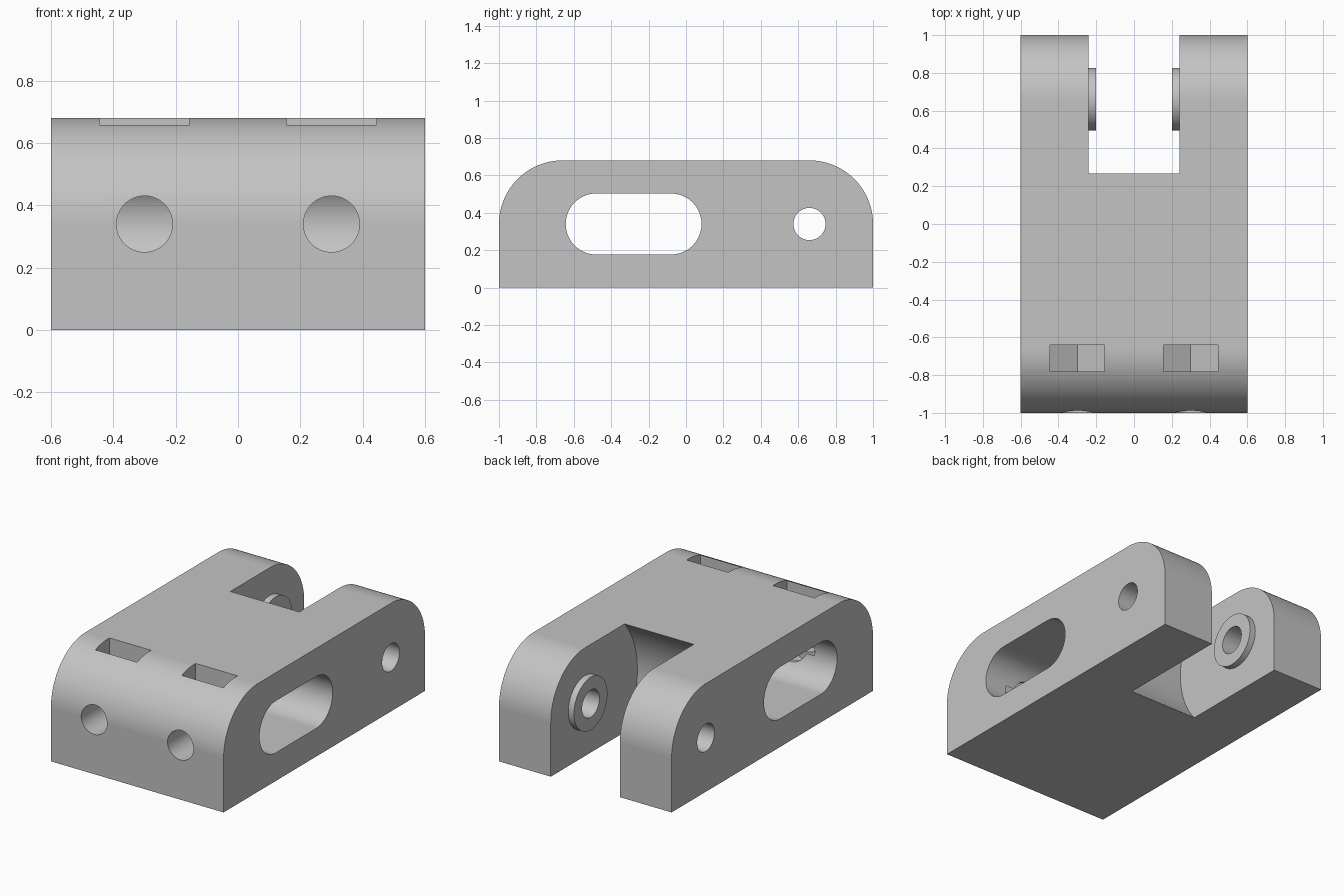
import bpy, bmesh, math
from mathutils import Vector

cube = bpy.data.objects.get("Cube")
if cube:
    bpy.data.objects.remove(cube, do_unlink=True)

grey = bpy.data.materials.new("plain grey")
grey.use_nodes = True
grey.diffuse_color = (0.55, 0.55, 0.55, 1)
grey.node_tree.nodes["Principled BSDF"].inputs["Base Color"].default_value = grey.diffuse_color

AXIS_Z = 0.34     # height of pin, slot and screw holes
PIN_Y = 0.66      # pivot pin position


def arc(u, v, r, start, end, steps=32):
    """Points on a circular arc, angles in degrees."""
    angles = [math.radians(start + (end - start) * i / steps) for i in range(steps + 1)]
    return [(u + r * math.cos(a), v + r * math.sin(a)) for a in angles]


def circle(u, v, r):
    return arc(u, v, r, 0, 360, 64)[:-1]


def prism(name, points, axis, low, high):
    """Extrude a profile: (y, z) along X, or (x, z) along Y."""
    bm = bmesh.new()
    place = (lambda p: (low, *p)) if axis == "X" else (lambda p: (p[0], low, p[1]))
    face = bm.faces.new([bm.verts.new(place(p)) for p in points])
    out = bmesh.ops.extrude_face_region(bm, geom=[face])
    moved = [g for g in out["geom"] if isinstance(g, bmesh.types.BMVert)]
    shift = Vector((high - low, 0, 0) if axis == "X" else (0, high - low, 0))
    bmesh.ops.translate(bm, verts=moved, vec=shift)
    bmesh.ops.recalc_face_normals(bm, faces=bm.faces)
    mesh = bpy.data.meshes.new(name)
    bm.to_mesh(mesh)
    bm.free()
    mesh.materials.append(grey)
    obj = bpy.data.objects.new(name, mesh)
    bpy.context.collection.objects.link(obj)
    return obj


def combine(target, tool, operation="DIFFERENCE"):
    """Apply a boolean and discard the tool."""
    tool.hide_render = True
    mod = target.modifiers.new(tool.name, "BOOLEAN")
    mod.operation, mod.solver, mod.object = operation, "EXACT", tool
    bpy.context.view_layer.objects.active = target
    bpy.ops.object.modifier_apply(modifier=mod.name)
    bpy.data.objects.remove(tool, do_unlink=True)


# Block with rounded upper front and back edges
outline = [(-1, 0), (1, 0)] + arc(0.66, AXIS_Z, 0.34, 0, 90) + arc(-0.66, AXIS_Z, 0.34, 90, 180)
body = prism("clevis_body", outline, "X", -0.6, 0.6)

# Fork gap with a concave clearance wall around the pivot
gap = arc(PIN_Y, AXIS_Z, 0.52, 90, 270, 64) + [(1.2, -0.18), (1.2, 0.86)]
combine(body, prism("fork_gap", gap, "X", -0.24, 0.24))

# Raised washers on the inner faces of the fork
for side in (-1, 1):
    ends = sorted((side * 0.2, side * 0.3))
    combine(body, prism("washer_boss", circle(PIN_Y, AXIS_Z, 0.166), "X", *ends), "UNION")

# Pin hole and long slot through both sides
combine(body, prism("pin_hole", circle(PIN_Y, AXIS_Z, 0.086), "X", -0.8, 0.8))
slot = arc(-0.08, AXIS_Z, 0.163, -90, 90) + arc(-0.48, AXIS_Z, 0.163, 90, 270)
combine(body, prism("side_slot", slot, "X", -0.8, 0.8))

# Screw holes from the front and nut pockets with a V-shaped floor
half = 0.145
tip = 2 * half / math.sqrt(3)
for x in (-0.3, 0.3):
    combine(body, prism("screw_hole", circle(x, AXIS_Z, 0.09), "Y", -1.2, -0.45))
    pocket = [(x - half, 0.9), (x - half, AXIS_Z - tip / 2), (x, AXIS_Z - tip),
              (x + half, AXIS_Z - tip / 2), (x + half, 0.9)]
    combine(body, prism("nut_pocket", pocket, "Y", -0.78, -0.641))

# Smooth curves, crisp edges
bpy.ops.object.select_all(action="DESELECT")
body.select_set(True)
bpy.context.view_layer.objects.active = body
bpy.ops.object.shade_smooth_by_angle(angle=math.radians(25))
normals = body.modifiers.new("weighted_normals", "WEIGHTED_NORMAL")
normals.keep_sharp = True
